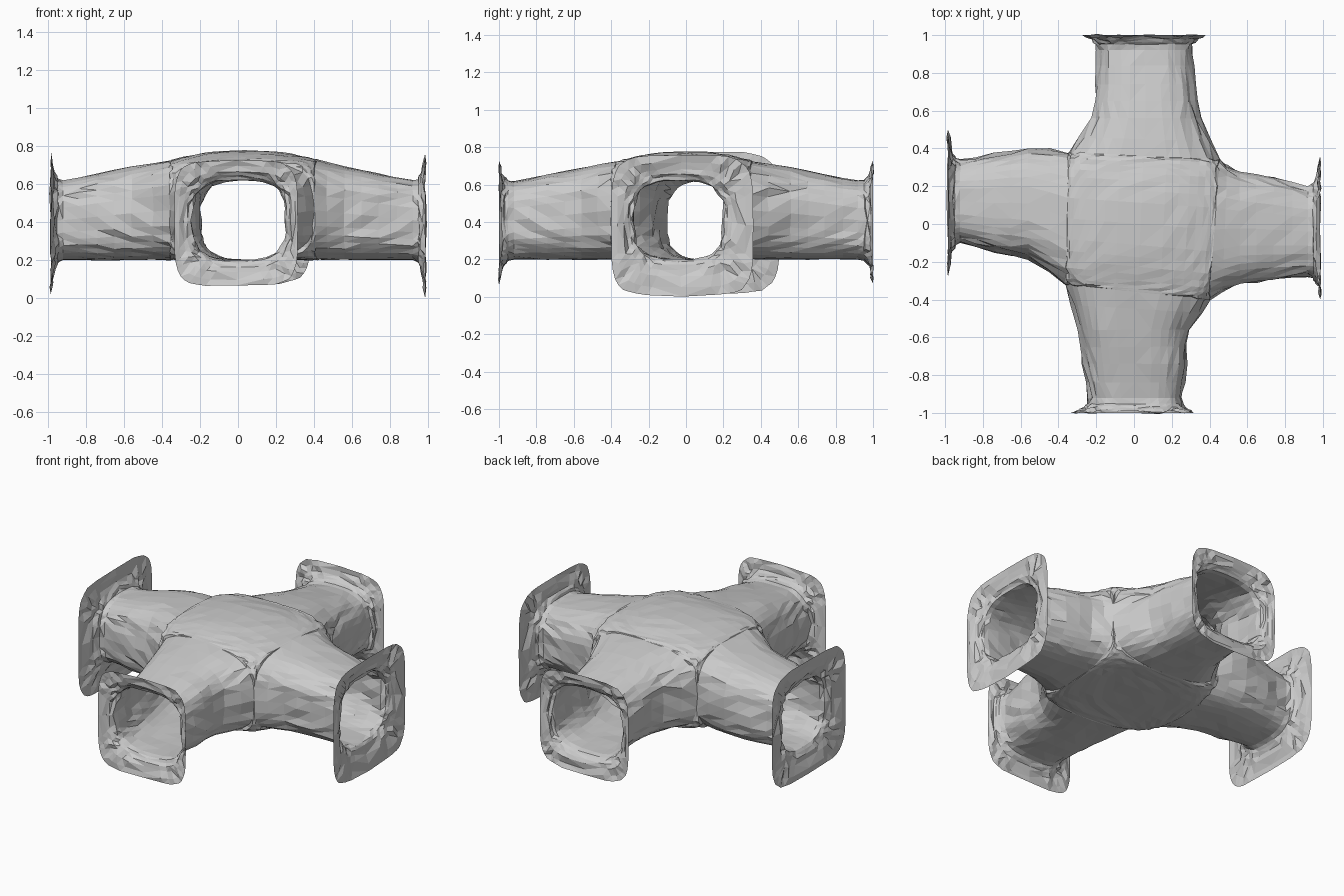
import bpy, bmesh, math, random
from mathutils import Vector

random.seed(4)
if "Cube" in bpy.data.objects:
    bpy.data.objects.remove(bpy.data.objects["Cube"])

HALF = 18                # segments over half a tunnel section
ROUND = 3                # squareness of the tunnel section
FLOOR, ROOF, CROWN = 0.2, 0.725, 0.055
MIDDLE = (FLOOR + ROOF) / 2
NECK = 0.92              # distance at which each mouth starts to flare
STATIONS = (0.56, 0.74, NECK)
FLARE = ((0.55, 0.15), (0.85, 0.45), (1, 1))   # (way to the mouth, share of the spread)

# Plan corners where neighbouring tunnels meet: back left, back right, front right, front left
corners = [Vector(c) for c in ((0.45, 0.34), (-0.35, 0.38), (-0.36, -0.32), (0.4, -0.4))]

# Each tunnel: mouth distance, left widths, right widths, mouth spread (left, right, down, up)
tunnels = [
    (0.985, (0.275, 0.24, 0.2), (0.32, 0.3, 0.28), (0.16, 0.12, 0.2, 0.13)),
    (1, (0.23, 0.2, 0.2), (0.35, 0.32, 0.31), (0.075, 0.07, 0.13, 0.1)),
    (0.985, (0.18, 0.15, 0.1), (0.395, 0.37, 0.34), (0.18, 0.16, 0.19, 0.15)),
    (1, (0.295, 0.28, 0.255), (0.295, 0.265, 0.24), (0.06, 0.095, 0.14, 0.1)),
]


def power(value, n):
    """Signed superellipse power."""
    return math.copysign(abs(value) ** (2 / n), value) if abs(value) > 1e-9 else 0


def spline(rows, steps):
    """Smooth curve through rows of values."""
    out = []
    last = len(rows) - 1
    for i in range(last):
        a, b, c, d = (rows[max(0, min(last, i + k))] for k in (-1, 0, 1, 2))
        for s in range(steps):
            t = s / steps
            out.append([q + t / 2 * ((r - p) + t * ((2 * p - 5 * q + 4 * r - w) + t * (3 * q - p - 3 * r + w)))
                        for p, q, r, w in zip(a, b, c, d)])
    return out + [rows[last]]


def skin(bm, grid):
    """Join rows of points with faces."""
    rows = [[bm.verts.new(point) for point in row] for row in grid]
    for near, far in zip(rows, rows[1:]):
        for i in range(len(near) - 1):
            bm.faces.new((near[i], near[i + 1], far[i + 1], far[i]))


def section(dist, axis, left, right, low, high, n):
    """One row of section values: both wall positions, floor, roof and squareness."""
    side = Vector((-axis.y, axis.x))
    return (*(axis * dist + side * left), *(axis * dist - side * right), low, high, n)


bm = bmesh.new()

# Tunnels, lofted from the junction to the flared mouths
for k, (mouth, lefts, rights, spread) in enumerate(tunnels):
    angle = k * math.pi / 2
    axis = Vector((math.cos(angle), math.sin(angle)))
    rows = [(*corners[k], *corners[k - 1], FLOOR, ROOF, ROUND)]
    for dist, left, right in zip(STATIONS, lefts, rights):
        high = 0.62 + (NECK - dist) / 5
        rows.append(section(dist, axis, left, right, FLOOR, high, ROUND))
    for way, share in FLARE:
        grow_left, grow_right, down, up = (share * s for s in spread)
        rows.append(section(NECK + (mouth - NECK) * way, axis, left + grow_left, right + grow_right,
                            FLOOR - down, high + up, ROUND + 2 * share))
    grid = []
    for lx, ly, rx, ry, low, high, n in spline(rows, 2):
        ring = []
        for i in range(2 * HALF + 1):
            a = math.pi * i / HALF
            w = (1 + power(math.cos(a), n)) / 2
            z = (low + high) / 2 + (high - low) / 2 * power(math.sin(a), n)
            ring.append((rx + (lx - rx) * w, ry + (ly - ry) * w, z))
        grid.append(ring)
    skin(bm, grid)

# Domed roof and flat floor of the junction
back_left, back_right, front_right, front_left = corners
arc = [math.pi * i / HALF for i in range(HALF + 1)]
params = [(power(math.cos(a), ROUND), power(math.sin(a), ROUND)) for a in arc]
for sign in (1, -1):
    grid = []
    for p, rise_p in params:
        row = []
        for q, rise_q in params:
            u, v = (1 + p) / 2, (1 + q) / 2
            xy = back_right.lerp(back_left, u) * v + front_right.lerp(front_left, u) * (1 - v)
            z = MIDDLE + sign * (ROOF - MIDDLE) * (1 - (1 - rise_p) * (1 - rise_q))
            if sign > 0:
                z += CROWN * (1 - p * p) * (1 - q * q)
            row.append((xy.x, xy.y, z))
        grid.append(row)
    skin(bm, grid)

bmesh.ops.remove_doubles(bm, verts=bm.verts, dist=0.0008)
bmesh.ops.recalc_face_normals(bm, faces=bm.faces)
bm.normal_update()

# Rocky unevenness, strongest on the walls
for vert in bm.verts:
    rough = 0.003 + 0.01 * (1 - abs(vert.normal.z))
    if vert.is_boundary:
        vert.co.z += random.uniform(0, 0.01)
    else:
        vert.co += vert.normal * random.uniform(-rough, rough)
bmesh.ops.triangulate(bm, faces=bm.faces)

mesh = bpy.data.meshes.new("tunnel_junction")
bm.to_mesh(mesh)
bm.free()

# Plain stone colour
stone = bpy.data.materials.new("stone_grey")
stone.use_nodes = True
colour = (0.6, 0.6, 0.6, 1)
stone.diffuse_color = colour
stone.node_tree.nodes["Principled BSDF"].inputs["Base Color"].default_value = colour
mesh.materials.append(stone)
bpy.context.collection.objects.link(bpy.data.objects.new("tunnel_junction", mesh))
